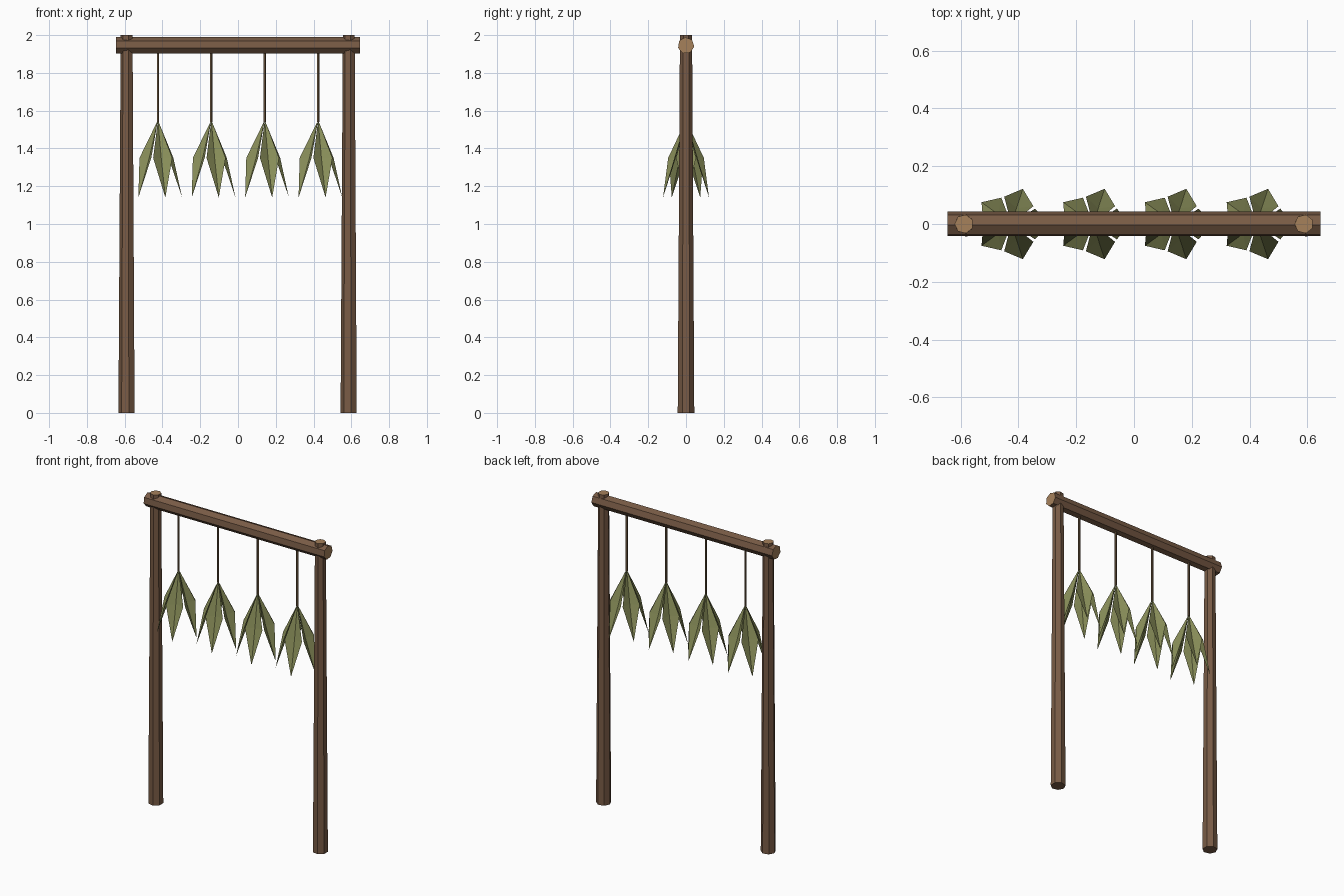
import bpy, bmesh
from math import cos, sin, pi, radians
from mathutils import Vector

if "Cube" in bpy.data.objects:
    bpy.data.objects.remove(bpy.data.objects["Cube"])


def material(name, rgb):
    m = bpy.data.materials.new(name)
    m.diffuse_color = (*rgb, 1)
    m.use_nodes = True
    m.node_tree.nodes["Principled BSDF"].inputs["Base Color"].default_value = m.diffuse_color
    return m


BARK = material("bark", (0.19, 0.105, 0.06))
CUT = material("cut_wood", (0.38, 0.22, 0.105))
TWINE = material("twine", (0.20, 0.125, 0.065))
LEAF = material("dried_leaf", (0.25, 0.27, 0.10))


def finish(bm, name, mats, solid=True):
    if solid:
        bmesh.ops.recalc_face_normals(bm, faces=bm.faces[:])
    me = bpy.data.meshes.new(name)
    bm.to_mesh(me)
    bm.free()
    for m in mats:
        me.materials.append(m)
    ob = bpy.data.objects.new(name, me)
    bpy.context.collection.objects.link(ob)
    return ob


def log(name, start, end, r0, r1, sides, phase, mats, cut_ends=(0, 0)):
    """Tapered faceted rod along x or z; cut_ends picks the cap materials."""
    start, end = Vector(start), Vector(end)
    along_x = abs(end.x - start.x) > abs(end.z - start.z)
    u = Vector((0, -1, 0)) if along_x else Vector((1, 0, 0))
    v = Vector((0, 0, 1)) if along_x else Vector((0, 1, 0))
    bm = bmesh.new()
    rings = []
    for c, r in ((start, r0), (end, r1)):
        angles = [phase + 2 * pi * i / sides for i in range(sides)]
        rings.append([bm.verts.new(c + r * (u * cos(a) + v * sin(a))) for a in angles])
    for i in range(sides):
        j = (i + 1) % sides
        bm.faces.new((rings[0][i], rings[0][j], rings[1][j], rings[1][i]))
    for ring, mat in zip(rings, cut_ends):
        bm.faces.new(ring).material_index = mat
    return finish(bm, name, mats)


def leaf_bundle(name, x):
    """Five folded leaves fanning out and down from one tie point."""
    bm = bmesh.new()
    for k in range(5):
        a = 2 * pi * k / 5
        out, side = Vector((cos(a), sin(a), 0)), Vector((-sin(a), cos(a), 0))

        def vert(r, w, z):
            return bm.verts.new(Vector((x, 0, z)) + out * r + side * w)

        top, rib, tip = vert(0, 0, 1.55), vert(0.057, 0, 1.35), vert(0.128, 0, 1.14)
        left, right = vert(0.082, -0.053, 1.35), vert(0.082, 0.053, 1.35)
        for tri in ((top, left, rib), (rib, left, tip), (top, rib, right), (rib, tip, right)):
            bm.faces.new(tri)
    return finish(bm, name, [LEAF], solid=False)


# Upright posts
for label, x in (("left", -0.588), ("right", 0.588)):
    log(f"{label}_post", (x, 0, 0), (x, 0, 2.0), 0.045, 0.033, 7, pi, [BARK, CUT], (0, 1))

# Cross beam
log("cross_beam", (-0.645, 0, 1.945), (0.645, 0, 1.945), 0.044, 0.044, 7,
    radians(33.6), [BARK, CUT], (1, 1))

# Hanging strings with leaf bundles
for i in range(4):
    x = -0.424 + i * 0.2827
    log(f"string_{i + 1}", (x, 0, 1.54), (x, 0, 1.93), 0.007, 0.007, 5, 0, [TWINE])
    leaf_bundle(f"leaf_bundle_{i + 1}", x)
